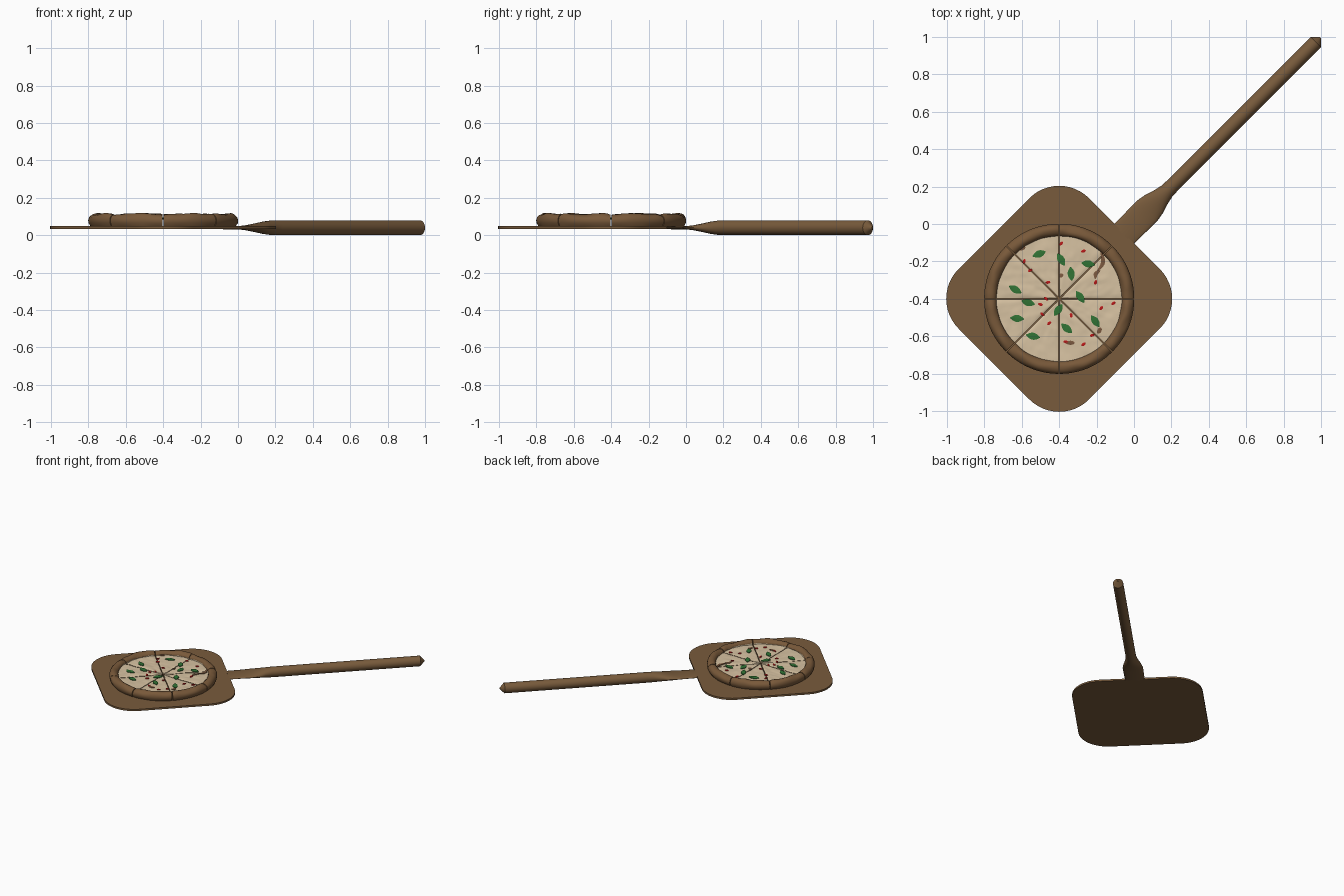
import bpy, bmesh, random
from math import sin, cos, pi, radians, hypot
from mathutils import Vector, Matrix, noise

random.seed(4)
cube = bpy.data.objects.get("Cube")
if cube:
    bpy.data.objects.remove(cube)


def material(name, rgb):
    m = bpy.data.materials.new(name)
    m.use_nodes = True
    m.diffuse_color = (*rgb, 1)
    m.node_tree.nodes["Principled BSDF"].inputs["Base Color"].default_value = (*rgb, 1)
    return m


WOOD = material("wood brown", (0.19, 0.105, 0.045))
CRUST = material("crust brown", (0.19, 0.10, 0.042))
CHEESE = material("cheese cream", (0.68, 0.54, 0.36))
GREEN = material("basil green", (0.03, 0.17, 0.035))
RED = material("pepper red", (0.5, 0.01, 0.01))
MUSHROOM = material("mushroom brown", (0.2, 0.1, 0.05))

DIAGONAL = Matrix.Rotation(pi / 4, 4, 'Z')
CENTRE = Vector((-0.4, -0.4, 0))


def finish(name, bm, mats, angle=40):
    bmesh.ops.recalc_face_normals(bm, faces=bm.faces)
    mesh = bpy.data.meshes.new(name)
    bm.to_mesh(mesh)
    bm.free()
    for m in mats:
        mesh.materials.append(m)
    ob = bpy.data.objects.new(name, mesh)
    bpy.context.collection.objects.link(ob)
    bpy.ops.object.select_all(action='DESELECT')
    ob.select_set(True)
    bpy.context.view_layer.objects.active = ob
    bpy.ops.object.shade_smooth_by_angle(angle=radians(angle))
    return ob


def loft(bm, rings):
    """Skin a list of closed rings and cap both ends."""
    rows = [[bm.verts.new(p) for p in ring] for ring in rings]
    n = len(rows[0])
    for a, b in zip(rows, rows[1:]):
        for i in range(n):
            bm.faces.new((a[i], a[(i + 1) % n], b[(i + 1) % n], b[i]))
    bm.faces.new(rows[0])
    bm.faces.new(rows[-1])


# Board: thin square with round corners, turned onto the diagonal
HALF, ROUND = 0.493, 0.225
outline = []
for corner in range(4):
    for step in range(13):
        a = corner * pi / 2 + step / 12 * pi / 2
        c = corner * pi / 2 + pi / 4
        reach = (HALF - ROUND) * 2 ** 0.5
        outline.append((reach * cos(c) + ROUND * cos(a), reach * sin(c) + ROUND * sin(a)))
bm = bmesh.new()
loft(bm, [[CENTRE + DIAGONAL @ Vector((x, y, z)) for x, y in outline] for z in (0.034, 0.048)])
finish("board", bm, [WOOD])

# Handle: flat neck blending into a round pole with a coned tip
stations = [(-0.08, 0.074, 0.009), (0.04, 0.076, 0.010), (0.10, 0.077, 0.016),
            (0.15, 0.068, 0.025), (0.20, 0.052, 0.034), (0.25, 0.041, 0.039),
            (0.30, 0.039, 0.040), (1.375, 0.039, 0.040), (1.409, 0.005, 0.005)]
bm = bmesh.new()
loft(bm, [[DIAGONAL @ Vector((u, w * cos(k * pi / 12), 0.04 + t * sin(k * pi / 12)))
           for k in range(24)] for u, w, t in stations])
finish("handle", bm, [WOOD])


# Pizza: eight wedges with a cheese surface and a puffed rim
def cheese_height(x, y):
    broad = noise.noise(Vector((x * 14, y * 14, 1)))
    fine = noise.noise(Vector((x * 35, y * 35, 5)))
    return 0.087 + 0.004 * broad + 0.0025 * fine


RIM = [(0.333, 0.092), (0.338, 0.102), (0.348, 0.111), (0.36, 0.115), (0.373, 0.114),
       (0.386, 0.107), (0.395, 0.096), (0.399, 0.082), (0.397, 0.066), (0.388, 0.05)]
CHEESE_ROWS, STEPS, GAP = 20, 18, 0.0025

for s in range(8):
    bm = bmesh.new()
    middle = (s + 0.5) * pi / 4
    shift = Vector((cos(middle), sin(middle), 0)) * GAP / sin(pi / 8)
    columns = []
    for j in range(STEPS + 1):
        a = (s + j / STEPS) * pi / 4
        ends = 1 - abs(2 * j / STEPS - 1) ** 8
        column = []
        for i in range(1, CHEESE_ROWS + 1):
            r = 0.33 * i / CHEESE_ROWS
            x, y = r * cos(a), r * sin(a)
            z = cheese_height(x, y) - 0.004 * (1 - ends)
            column.append(Vector((x, y, z)))
        for r, z in RIM:
            lump = noise.noise(Vector((cos(a) * 5, sin(a) * 5, r * 20)))
            z += (z - 0.05) * (0.14 * lump - 0.08 * (1 - ends))
            r += 0.003 * lump * (r < 0.39) - 0.004
            column.append(Vector((r * cos(a), r * sin(a), z)))
        columns.append([bm.verts.new(CENTRE + shift + p) for p in column])
    tip = bm.verts.new(CENTRE + shift + Vector((0, 0, cheese_height(0, 0))))
    foot = bm.verts.new(CENTRE + shift + Vector((0, 0, 0.048)))
    for a, b in zip(columns, columns[1:]):
        bm.faces.new((tip, a[0], b[0]))
        for i in range(len(a) - 1):
            f = bm.faces.new((a[i], a[i + 1], b[i + 1], b[i]))
            f.material_index = 1 if i >= CHEESE_ROWS else 0
    for side in (columns[0], columns[-1]):
        bm.faces.new([foot, tip] + side).material_index = 1
    bm.faces.new([foot] + [c[-1] for c in columns]).material_index = 1
    finish("pizza_slice", bm, [CHEESE, CRUST], 50)


# Toppings: thin lens shapes draped over the cheese
def topping(name, x, y, degrees, length, width, mat, lift=0.005, bend=0.0, power=0.8):
    bm = bmesh.new()
    turn = Matrix.Rotation(radians(degrees), 3, 'Z')
    rings = []
    for i in range(9):
        t = i / 8
        w = width / 2 * max(sin(pi * t), 0.06) ** power
        ring = []
        for side, up in ((-1, -0.006), (-1, 0), (0, 0.002), (1, 0), (1, -0.006)):
            p = turn @ Vector(((t - 0.5) * length, side * w + bend * sin(pi * t), 0))
            px, py = x + p.x, y + p.y
            ring.append(CENTRE + Vector((px, py, cheese_height(px, py) + lift + up)))
        rings.append(ring)
    loft(bm, rings)
    finish(name, bm, [mat])


leaves = [(-.107, .24, 20), (.01, .21, -60), (.155, .187, -8), (.064, .134, -85),
          (-.235, .05, -30), (-.166, -.02, -15), (.112, .01, -55), (-.005, -.06, 55),
          (-.225, -.105, -5), (.193, -.12, -55), (.04, -.158, -40), (-.14, -.2, -12)]
for x, y, d in leaves:
    topping("basil_leaf", x, y, d, 0.074, 0.038, GREEN)

peppers = [(.01, .295), (.13, .255), (-.187, .2), (-.155, .152), (-.06, .088), (.195, .088),
           (-.1, -.03), (-.07, 0), (-.09, -.083), (-.053, -.13), (.064, -.088), (.225, -.05),
           (.29, -.024), (.177, -.195), (.13, -.243), (.035, -.23)]
for x, y in peppers:
    topping("pepper_flake", x, y, random.uniform(0, 180), 0.025, 0.015, RED, power=0.4)

for x, y, d, length, bend in [(-.2, .27, 20, .04, 0), (.01, .125, 30, .024, 0),
                              (.215, .2, 80, .1, -.02), (.205, .13, 60, .05, .01),
                              (.215, -.17, 60, .035, 0), (.06, -.235, 0, .045, 0)]:
    topping("mushroom_piece", x, y, d, length, 0.022, MUSHROOM, 0.004, bend, 0.4)
